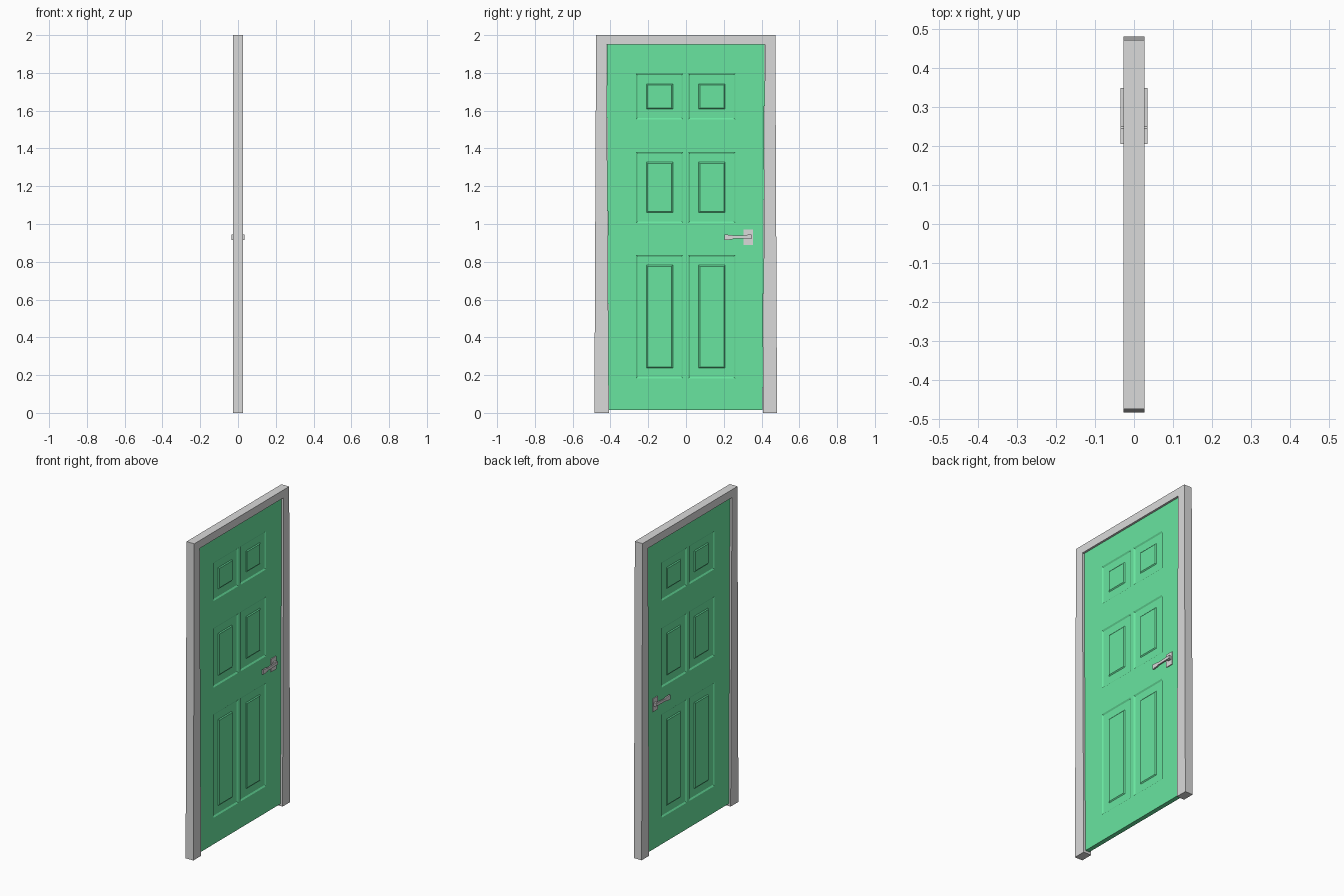
import bpy, bmesh

cube = bpy.data.objects.get("Cube")
if cube:
    bpy.data.objects.remove(cube, do_unlink=True)


def material(name, rgb):
    m = bpy.data.materials.new(name)
    m.use_nodes = True
    color = (*rgb, 1)
    m.diffuse_color = color
    m.node_tree.nodes["Principled BSDF"].inputs["Base Color"].default_value = color
    return m


green = material("green paint", (0.14, 0.78, 0.35))
grey = material("light grey", (0.7, 0.7, 0.7))


def finish(bm, name, mat):
    bmesh.ops.recalc_face_normals(bm, faces=bm.faces)
    mesh = bpy.data.meshes.new(name)
    bm.to_mesh(mesh)
    bm.free()
    mesh.materials.append(mat)
    obj = bpy.data.objects.new(name, mesh)
    bpy.context.collection.objects.link(obj)
    return obj


def extrude_x(bm, faces, depth):
    geom = bmesh.ops.extrude_face_region(bm, geom=faces, use_keep_orig=True)["geom"]
    verts = [g for g in geom if isinstance(g, bmesh.types.BMVert)]
    bmesh.ops.translate(bm, verts=verts, vec=(depth, 0, 0))


def prism(name, outline, x0, x1, mat):
    """Extrude a (y, z) outline from x0 to x1."""
    bm = bmesh.new()
    face = bm.faces.new([bm.verts.new((x0, y, z)) for y, z in outline])
    extrude_x(bm, [face], x1 - x0)
    return finish(bm, name, mat)


# Frame: two jambs that widen towards the floor, joined by a head
FRAME = 0.027
prism("door_frame", [(-0.485, 0), (-0.476, 2), (0.473, 2), (0.482, 0),
                     (0.407, 0), (0.418, 1.95), (-0.421, 1.95), (-0.408, 0)],
      -FRAME, FRAME, grey)

# Door leaf: a grid of stiles and rails, with the panel cells inset
HALF = 0.014
ys = [-0.419, -0.265, -0.015, 0.012, 0.262, 0.416]
zs = [0.015, 0.182, 0.837, 1.005, 1.382, 1.553, 1.797, 1.95]
bm = bmesh.new()
# the lower edge is slightly narrower, following the jambs
grid = [[bm.verts.new((-HALF, y * (0.975 + 0.025 * z / 1.95) if abs(y) > 0.4 else y, z))
         for y in ys] for z in zs]
cells = [bm.faces.new((grid[j][i], grid[j][i + 1], grid[j + 1][i + 1], grid[j + 1][i]))
         for j in range(len(zs) - 1) for i in range(len(ys) - 1)]
extrude_x(bm, cells, 2 * HALF)
bmesh.ops.recalc_face_normals(bm, faces=bm.faces)


def is_panel(face):
    c = face.calc_center_median()
    in_column = any(ys[i] < c.y < ys[i + 1] for i in (1, 3))
    in_row = any(zs[j] < c.z < zs[j + 1] for j in (1, 3, 5))
    return in_column and in_row and abs(face.normal.x) > 0.9


panels = [f for f in bm.faces if is_panel(f)]
# sunken moulding, flat field, then raised centre
for width, depth in ((0.009, -0.006), (0.046, 0), (0.006, 0.005)):
    bmesh.ops.inset_individual(bm, faces=panels, thickness=width, depth=depth,
                               use_even_offset=True)
finish(bm, "door_leaf", green)

# Handles: plate, neck and lever on each side
for side, s in (("left", 1), ("right", -1)):
    prism(f"{side}_handle_plate", [(0.305, 0.888), (0.356, 0.888), (0.356, 0.97), (0.305, 0.97)],
          s * HALF, s * (HALF + 0.005), grey)
    prism(f"{side}_handle_neck", [(0.325, 0.92), (0.347, 0.92), (0.347, 0.944), (0.325, 0.944)],
          s * HALF, s * 0.03, grey)
    prism(f"{side}_handle_lever", [(0.205, 0.914), (0.245, 0.918), (0.25, 0.922), (0.349, 0.924),
                                   (0.349, 0.942), (0.25, 0.938), (0.245, 0.942), (0.205, 0.944)],
          s * 0.026, s * 0.035, grey)
